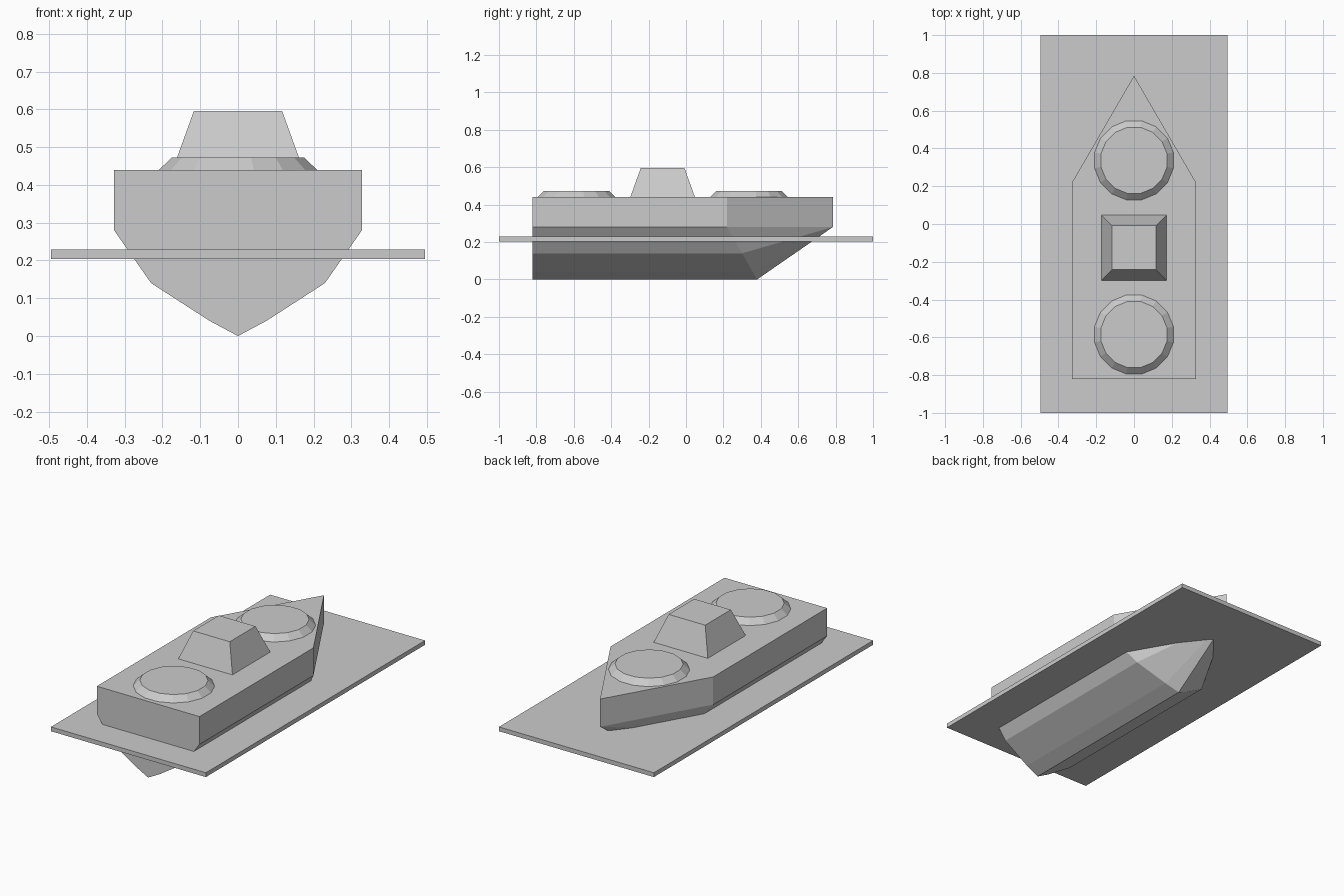
import bpy, bmesh, math
from mathutils import Matrix, Vector

if "Cube" in bpy.data.objects:
    bpy.data.objects.remove(bpy.data.objects["Cube"])

DECK = 0.44


def finish(name, bm):
    bmesh.ops.recalc_face_normals(bm, faces=bm.faces)
    mesh = bpy.data.meshes.new(name)
    bm.to_mesh(mesh)
    bm.free()
    obj = bpy.data.objects.new(name, mesh)
    bpy.context.collection.objects.link(obj)
    return obj


def frustum(name, sides, r_bottom, r_top, y, z0, z1):
    """Tapered prism with flat sides facing the axes; radii are to the flats."""
    bm = bmesh.new()
    k = 1 / math.cos(math.pi / sides)
    place = (Matrix.Translation((0, y, (z0 + z1) / 2))
             @ Matrix.Rotation(math.pi / sides, 4, 'Z'))
    bmesh.ops.create_cone(bm, cap_ends=True, segments=sides, radius1=r_bottom * k,
                          radius2=r_top * k, depth=z1 - z0, matrix=place)
    return finish(name, bm)


# Water sheet around the hull
bm = bmesh.new()
bmesh.ops.create_cube(bm, size=1, matrix=Matrix.Translation((0, 0, 0.2165))
                      @ Matrix.Diagonal((0.99, 2, 0.025, 1)))
finish("water_sheet", bm)

# Hull: half section (x, z) from keel to deck, with the y where the bow begins
STERN, BOW = -0.82, 0.785
half = [(0, 0, 0.38), (0.075, 0.04, 0.357), (0.23, 0.14, 0.30),
        (0.328, 0.28, 0.22), (0.328, DECK, 0.22)]
section = half + [(-x, z, y) for x, z, y in reversed(half[1:])]
bm = bmesh.new()
stern = [bm.verts.new((x, STERN, z)) for x, z, y in section]
front = [bm.verts.new((x, y, z)) for x, z, y in section]
tip_low = bm.verts.new((0, BOW, 0.28))
tip_top = bm.verts.new((0, BOW, DECK))
n = len(section)
bm.faces.new(stern)
for i in range(n):
    j = (i + 1) % n
    if i != 4:                      # sides and bottom
        bm.faces.new((stern[i], stern[j], front[j], front[i]))
    if i in (3, 5):                 # upright bow sides
        lo, hi = (i, j) if i == 3 else (j, i)
        bm.faces.new((front[lo], front[hi], tip_top, tip_low))
    elif i != 4:                    # raked underside of the bow
        bm.faces.new((front[i], front[j], tip_low))
bm.faces.new((stern[4], stern[5], front[5], tip_top, front[4]))
finish("hull", bm)

# Round turret bases fore and aft
for name, y in (("fore_turret", 0.337), ("aft_turret", -0.585)):
    frustum(name, 16, 0.209, 0.175, y, DECK, 0.4725)

# Bridge tower
frustum("bridge_tower", 4, 0.173, 0.117, -0.125, DECK, 0.595)
